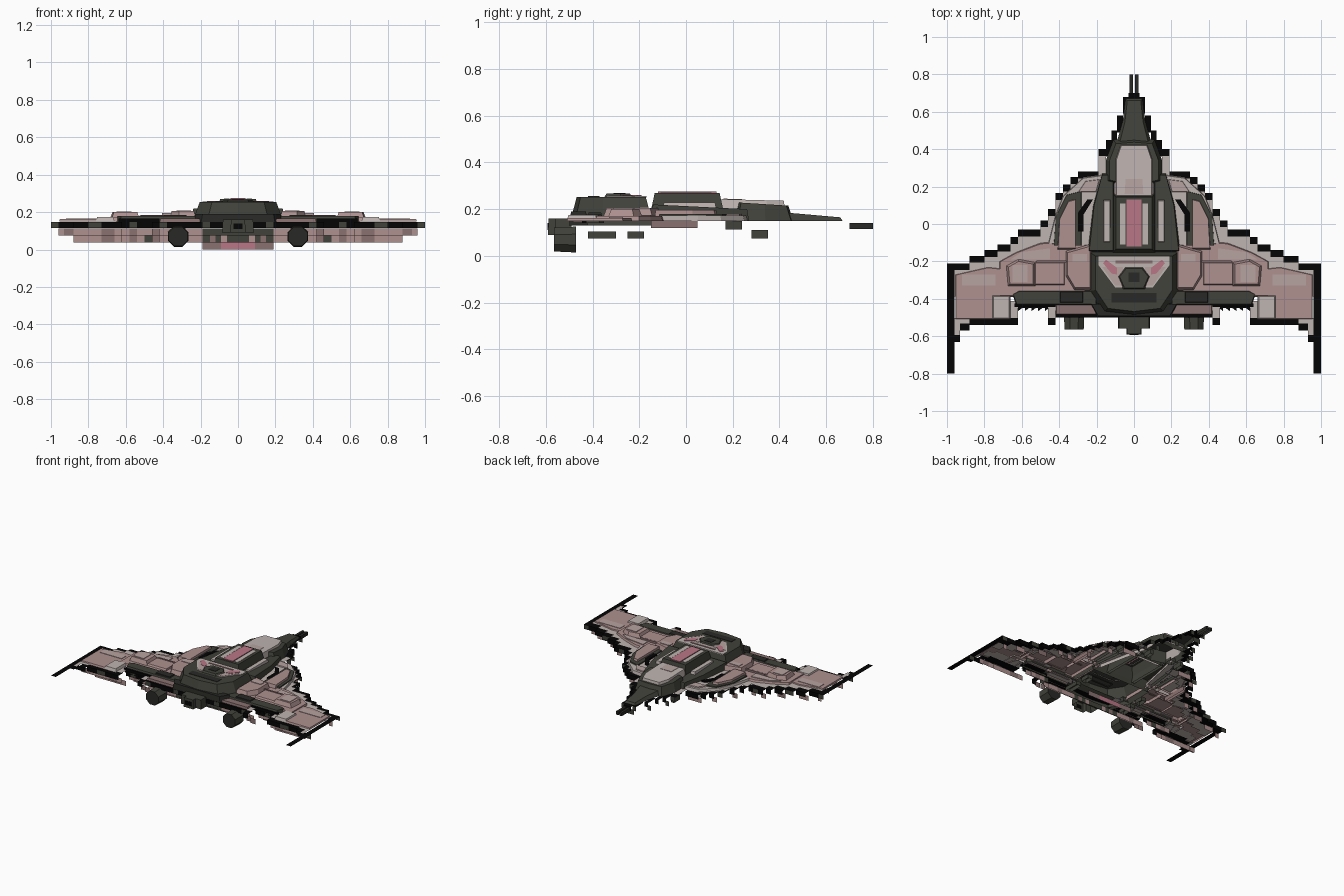
import bpy, bmesh, math
from mathutils import Matrix

if "Cube" in bpy.data.objects:
    bpy.data.objects.remove(bpy.data.objects["Cube"])

def material(name, rgb):
    m = bpy.data.materials.new(name)
    m.diffuse_color = (*rgb, 1)
    m.use_nodes = True
    m.node_tree.nodes["Principled BSDF"].inputs["Base Color"].default_value = m.diffuse_color
    return m

BLACK = material("black trim", (0.0015, 0.0015, 0.0015))
DARK = material("dark olive grey", (0.052, 0.054, 0.042))
SOOT = material("soot grey", (0.022, 0.023, 0.019))
PINK = material("dusty pink", (0.42, 0.285, 0.275))
BLUSH = material("pale blush", (0.47, 0.37, 0.355))
MAUVE = material("dull mauve", (0.25, 0.165, 0.16))
LIGHT = material("pale grey", (0.52, 0.46, 0.44))
ROSE = material("rose", (0.48, 0.18, 0.24))

def finish(name, bm, mats):
    me = bpy.data.meshes.new(name)
    bm.to_mesh(me)
    bm.free()
    for m in mats:
        me.materials.append(m)
    ob = bpy.data.objects.new(name, me)
    bpy.context.collection.objects.link(ob)
    return ob

# Stepped outline: outer x of each band, front y, rear y
BANDS = [(.03, .7, -.5), (.06, .68, -.5), (.09, .58, -.5), (.12, .5, -.5), (.15, .45, -.5),
         (.19, .4, -.5), (.30, .28, -.5), (.34, .25, -.5), (.38, .21, -.5),
         (.42, .165, -.5), (.46, .08, -.54), (.5, .02, -.45), (.54, -.03, -.45),
         (.58, -.03, -.45), (.62, -.03, -.45), (.66, -.07, -.54), (.73, -.11, -.54),
         (.8, -.14, -.54), (.88, -.17, -.54), (.93, -.21, -.57), (.96, -.21, -.63),
         (1.0, -.21, -.8)]

def bands(inset, xmin, xmax):
    x0 = 0
    for i, (x1, yf, yr) in enumerate(BANDS):
        if x0 >= xmin - 1e-4 and x1 <= xmax + 1e-4 and yf - yr > 2 * inset + .03:
            for a, b in ((x0, x1), (-x1, -x0)):
                yield i, a, b, yf - inset, yr + inset
        x0 = x1

def quad(bm, pts, mi=0):
    f = bm.faces.new([bm.verts.new(p) for p in pts])
    f.material_index = mi

def rim(name, z, inset, df, dr, xmin, xmax, mat):
    """Flat stepped sheets of depth df / dr along the front and rear edges."""
    bm = bmesh.new()
    for i, a, b, yf, yr in bands(inset, xmin, xmax):
        spans = [(yr, yf)] if b > .96 or a < -.96 else [(yf - df, yf), (yr, yr + dr)]
        for y0, y1 in spans:
            quad(bm, [(a, y0, z), (b, y0, z), (b, y1, z), (a, y1, z)])
    return finish(name, bm, [mat])

def curtain(name, z0, z1, inset, xmax, mats, pick, front=1, rear=-1):
    """Upright stepped sheets facing back, and forward on every front-th band."""
    bm = bmesh.new()
    for i, a, b, yf, yr in bands(inset, 0, xmax):
        yr = max(yr, rear)
        quad(bm, [(a, yr, z0), (b, yr, z0), (b, yr, z1), (a, yr, z1)], pick(i))
        if front and i % front == 0:
            quad(bm, [(b, yf, z0), (a, yf, z0), (a, yf, z1), (b, yf, z1)], pick(i))
    return finish(name, bm, mats)

rim("outline_rim", .148, 0, .09, .06, 0, 1, BLACK)
rim("wing_border", .155, .037, .14, .09, .15, .96, LIGHT)
curtain("outline_edge", .115, .148, 0, 1, [BLACK, DARK], lambda i: int(i % 4 == 1), 1, -.56)
curtain("under_step_upper", .075, .112, .035, .96, [PINK, DARK, MAUVE],
        lambda i: 1 if i < 6 else (i % 3 == 1) * 2, 2, -.5)
curtain("under_step_middle", .037, .075, .09, .88, [PINK, DARK, MAUVE],
        lambda i: 1 if i in (0, 1, 3, 5, 11) else (i % 3 == 1) * 2, 0, -.45)
curtain("under_step_lower", .0, .037, .24, .19, [MAUVE, ROSE],
        lambda i: 1 if i < 3 else 0, 0, -.3)

def slab(name, pts, z0, z1, mat, sx=1.0, sy=1.0, mid=False):
    """Open-bottomed prism from a plan outline (x >= 0), tapered on top. mid joins both
    halves, otherwise a mirrored pair is made. z1 may be (rear height, front height)."""
    za, zb = z1 if isinstance(z1, tuple) else (z1, z1)
    if mid:
        loops = [pts + [(-x, y) for x, y in reversed(pts) if x > 1e-6]]
    else:
        loops = [pts, [(-x, y) for x, y in pts]]
    bm = bmesh.new()
    for loop in loops:
        xs, ys = [p[0] for p in loop], [p[1] for p in loop]
        cx, cy = (min(xs) + max(xs)) / 2, (min(ys) + max(ys)) / 2
        span = max(ys) - min(ys)
        low = [bm.verts.new((x, y, z0)) for x, y in loop]
        top = [bm.verts.new((cx + (x - cx) * sx, cy + (y - cy) * sy,
                             za + (zb - za) * (y - min(ys)) / span)) for x, y in loop]
        n = len(loop)
        sides = [bm.faces.new((low[i], low[(i + 1) % n], top[(i + 1) % n], top[i]))
                 for i in range(n)]
        base = bm.faces.new(low)
        bmesh.ops.recalc_face_normals(bm, faces=sides + [base, bm.faces.new(top)])
        bmesh.ops.delete(bm, geom=[base], context='FACES_ONLY')
    return finish(name, bm, [mat])

def rect(x0, x1, y0, y1):
    return [(x0, y0), (x1, y0), (x1, y1), (x0, y1)]

# Wings
slab("outer_wing_panel", [(.69, -.24), (.78, -.23), (.955, -.27), (.955, -.51), (.74, -.51), (.69, -.38)],
     .15, .163, PINK, .98, .97)
slab("outer_wing_patch", rect(.74, .92, -.33, -.27), .158, .166, BLUSH)
slab("inner_wing_panel", [(.26, -.08), (.5, -.1), (.63, -.15), (.72, -.2), (.72, -.39), (.26, -.39)],
     .15, .17, PINK, .98, .95)
slab("inner_wing_patch", [(.45, -.13), (.6, -.15), (.66, -.19), (.45, -.19)], .165, .175, BLUSH)
slab("wing_pod", [(.52, -.34), (.68, -.34), (.69, -.22), (.62, -.18), (.52, -.2)], .15, .2, PINK, .78, .75)
slab("wing_pod_cap", rect(.57, .65, -.31, -.22), .2, .204, BLUSH)
slab("wing_pod_link", rect(.37, .53, -.33, -.2), .165, .182, PINK, .96, .85)
slab("wing_tip_block", rect(.66, .76, -.51, -.38), .15, .174, LIGHT, .85, .9)
slab("wing_rear_strip", [(.2, -.44), (.63, -.44), (.65, -.37), (.62, -.35), (.2, -.35)], .14, .178, DARK, .98, .75)
slab("wing_rear_edge", rect(.42, .64, -.445, -.425), .14, .165, BLACK)
slab("wing_rear_flap", rect(.2, .42, -.485, -.43), .145, .165, MAUVE, .95, .9)
slab("wing_rear_hatch", rect(.27, .40, -.42, -.36), .17, .185, SOOT, .9, .9)
slab("wing_seam", rect(.30, .52, -.205, -.195), .165, .184, MAUVE)
slab("wing_root_block", [(.22, -.36), (.32, -.36), (.37, -.28), (.37, -.14), (.22, -.1)], .15, .205, PINK, .8, .85)
slab("wing_root_cap", rect(.25, .33, -.2, -.16), .2, .209, BLUSH)

# Rear edge teeth
bm = bmesh.new()
for s in (-1, 1):
    for i in range(5):
        x = s * (.44 + i * .036)
        quad(bm, [(x, -.44, .14), (x + s * .036, -.44, .14), (x + s * .036, -.465, .14)])
finish("rear_edge_teeth", bm, [BLACK])

# Shoulders
slab("shoulder_base", [(.12, .27), (.27, .25), (.38, .15), (.42, .05), (.46, -.11), (.2, -.12)],
     .15, .172, LIGHT, .97, .97)
slab("shoulder_frame", [(.28, .18), (.36, .16), (.42, .04), (.43, -.12), (.28, -.12)], .15, .18, DARK, .97, .96)
slab("shoulder_pod", [(.31, .14), (.35, .13), (.40, .03), (.41, -.14), (.31, -.14)], .15, .196, PINK, .92, .92)
slab("shoulder_slot", [(.22, .13), (.25, .13), (.30, .06), (.30, -.04), (.27, -.04), (.27, .05)], .17, .184, BLACK)
slab("shoulder_nose", [(.2, .17), (.3, .17), (.26, .23), (.18, .24)], .165, .18, BLUSH, .9, .9)

# Fuselage
slab("rear_hull", [(0, -.5), (.17, -.48), (.25, -.36), (.25, -.14), (0, -.14)], .13, .253, DARK, .82, .82, True)
slab("rear_skirt", [(0, -.5), (.2, -.5), (.24, -.42), (0, -.42)], .13, .19, SOOT, .95, .8, True)
slab("rear_deck", [(0, -.17), (.19, -.17), (.19, -.22), (.1, -.34), (0, -.34)], .25, .256, LIGHT, 1, 1, True)
slab("deck_blush", [(.06, -.23), (.17, -.23), (.1, -.33), (.06, -.33)], .254, .258, BLUSH)
slab("deck_accent", [(.09, -.235), (.15, -.19), (.165, -.21), (.12, -.265), (.09, -.27)], .254, .26, ROSE)
slab("deck_bar", [(0, -.21), (.1, -.21), (.1, -.195), (0, -.195)], .254, .26, MAUVE, 1, 1, True)
slab("deck_turret", [(0, -.35), (.06, -.35), (.09, -.28), (.05, -.23), (0, -.23)], .25, .266, DARK, .85, .85, True)
slab("turret_cap", [(0, -.31), (.03, -.31), (.03, -.26), (0, -.26)], .26, .269, SOOT, 1, 1, True)
slab("rear_deck_vent", [(0, -.42), (.12, -.42), (.12, -.37), (0, -.37)], .245, .256, SOOT, 1, 1, True)
slab("flank_block", [(.1, -.15), (.25, -.15), (.22, .1), (.17, .27), (.1, .27)], .15, (.22, .2), DARK, .85, .96)
slab("flank_stripe", rect(.125, .165, -.1, .13), .2, .228, LIGHT, .8, .95)
slab("spine", [(0, -.16), (.12, -.16), (.12, .17), (0, .17)], .15, .27, DARK, .8, .84, True)
slab("spine_light_strip", rect(.045, .075, -.11, .11), .266, .272, LIGHT)
slab("spine_rose_strip", [(0, -.12), (.04, -.12), (.04, .13), (0, .13)], .264, .275, ROSE, 1, 1, True)
slab("cockpit_base", [(0, .18), (.15, .22), (.15, .34), (.11, .45), (0, .46)], .15, (.23, .215), DARK, .88, .84, True)
slab("cockpit_cover", [(0, .14), (.11, .14), (.11, .35), (.08, .43), (0, .43)], .16, (.243, .236), LIGHT, .85, .92, True)
slab("cockpit_pane", [(0, .16), (.05, .16), (.045, .24), (0, .24)], .23, (.245, .243), BLUSH, 1, 1, True)
slab("nose", [(0, .4), (.1, .41), (.06, .55), (.045, .67), (0, .67)], .15, (.187, .165), DARK, .8, .93, True)
slab("nose_gun", rect(.006, .024, .70, .80), .115, .14, SOOT)

# Engines
def engine(name, x, y0, y1, z, r):
    bm = bmesh.new()
    rot = Matrix.Translation((x, (y0 + y1) / 2, z)) @ Matrix.Rotation(math.pi / 2, 4, 'X') \
        @ Matrix.Rotation(math.pi / 8, 4, 'Z')
    bmesh.ops.create_cone(bm, cap_ends=True, segments=8, radius1=r, radius2=r * .92,
                          depth=y1 - y0, matrix=rot)
    for f in bm.faces:
        f.material_index = int(abs(f.normal.y) > .9)
    finish(name, bm, [DARK, SOOT])

for s, side in ((-1, "left"), (1, "right")):
    engine("engine_" + side, s * .32, -.565, -.47, .07, .06)
slab("centre_exhaust", [(0, -.59), (.04, -.59), (.04, -.56), (.085, -.56), (.085, -.49), (0, -.49)],
     .09, .16, DARK, .95, .98, True)
slab("exhaust_port", [(0, -.593), (.025, -.593), (.025, -.588), (0, -.588)], .11, .14, BLACK, 1, 1, True)

# Underside fittings
slab("rear_keel", rect(.22, .26, -.42, -.3), .075, .105, DARK)
slab("mid_keel", rect(.22, .26, -.25, -.18), .075, .105, DARK)
slab("belly_rail", rect(.4, .42, -.15, .05), .12, .15, MAUVE)
slab("front_keel", rect(.12, .145, .28, .35), .075, .11, DARK)
slab("front_bracket", rect(.28, .3, .17, .24), .112, .15, DARK)
